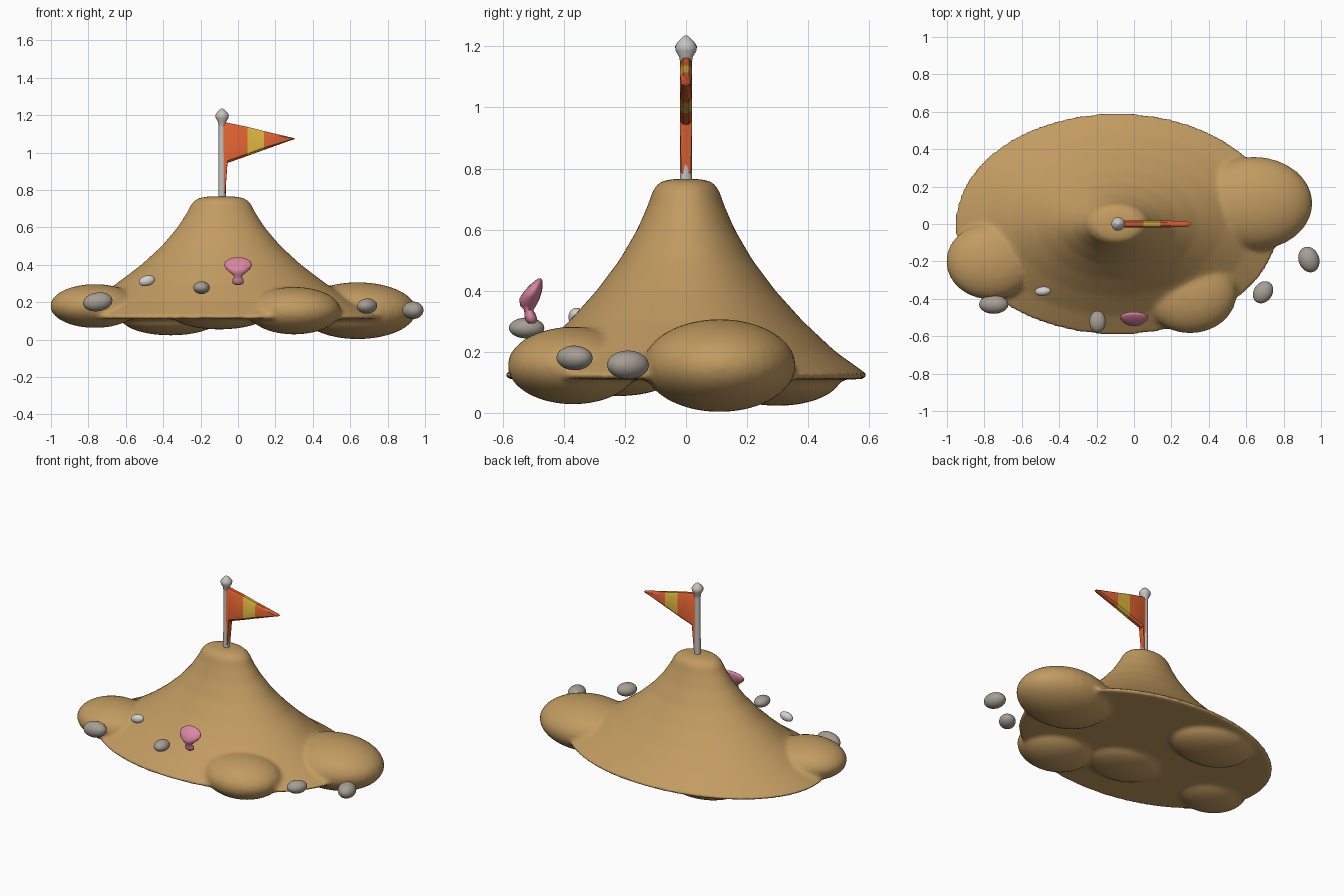
import bpy, bmesh, math
from mathutils import Matrix, Vector, Euler

cube = bpy.data.objects.get("Cube")
if cube:
    bpy.data.objects.remove(cube, do_unlink=True)


def material(name, r, g, b):
    m = bpy.data.materials.new(name)
    m.use_nodes = True
    m.diffuse_color = (r, g, b, 1)
    m.node_tree.nodes["Principled BSDF"].inputs["Base Color"].default_value = (r, g, b, 1)
    return m


SAND = material("sand", 0.54, 0.33, 0.12)
ORANGE = material("orange cloth", 0.70, 0.115, 0.03)
YELLOW = material("yellow cloth", 0.66, 0.43, 0.045)
STONE = material("grey stone", 0.38, 0.34, 0.29)
PALE = material("pale stone", 0.66, 0.65, 0.63)
METAL = material("pole metal", 0.56, 0.55, 0.53)
PINK = material("shell pink", 0.70, 0.24, 0.36)


def finish(name, bm, *mats, angle=40):
    bmesh.ops.recalc_face_normals(bm, faces=bm.faces)
    mesh = bpy.data.meshes.new(name)
    bm.to_mesh(mesh)
    bm.free()
    obj = bpy.data.objects.new(name, mesh)
    bpy.context.collection.objects.link(obj)
    for m in mats:
        mesh.materials.append(m)
    bpy.ops.object.select_all(action='DESELECT')
    obj.select_set(True)
    bpy.context.view_layer.objects.active = obj
    bpy.ops.object.shade_smooth_by_angle(angle=math.radians(angle))
    return obj


def loft(bm, sections, sides):
    """Skin a stack of level ellipses given as (x, y, z, x radius, y radius)."""
    rings = []
    for x, y, z, rx, ry in sections:
        rings.append([bm.verts.new((x + rx * math.cos(2 * math.pi * i / sides),
                                    y + ry * math.sin(2 * math.pi * i / sides), z))
                      for i in range(sides)])
    for a, b in zip(rings, rings[1:]):
        for i in range(sides):
            j = (i + 1) % sides
            bm.faces.new((a[i], a[j], b[j], b[i]))
    bm.faces.new(rings[0][::-1])
    bm.faces.new(rings[-1])


def ellipsoid(bm, centre, radii, turn=(0, 0, 0)):
    mat = (Matrix.Translation(Vector(centre)) @ Euler(turn).to_matrix().to_4x4()
           @ Matrix.Diagonal((*radii, 1)))
    bmesh.ops.create_uvsphere(bm, u_segments=32, v_segments=18, radius=1, matrix=mat)


# Sand hill: flared elliptical cone with soft lobes around the foot
bm = bmesh.new()
profile = [(0.11, 0.585), (0.125, 0.595), (0.2, 0.49), (0.3, 0.383), (0.4, 0.293),
           (0.5, 0.218), (0.6, 0.16), (0.68, 0.125), (0.73, 0.108),
           (0.755, 0.088), (0.766, 0.05)]
loft(bm, [(-0.09, 0, z, r * 1.46, r) for z, r in profile], 96)
lobes = [((0.64, 0.11, 0.155), (0.315, 0.25, 0.152)),
         ((-0.765, -0.2, 0.18), (0.24, 0.205, 0.117)),
         ((0.3, -0.37, 0.155), (0.25, 0.215, 0.127)),
         ((-0.36, 0.3, 0.12), (0.27, 0.21, 0.097)),
         ((-0.1, -0.22, 0.13), (0.25, 0.19, 0.075))]
for centre, radii in lobes:
    ellipsoid(bm, centre, radii)
hill = finish("sand_hill", bm, SAND)
remesh = hill.modifiers.new("blend", 'REMESH')
remesh.mode = 'VOXEL'
remesh.voxel_size = 0.014
remesh.use_smooth_shade = True
smooth = hill.modifiers.new("soften", 'SMOOTH')
smooth.factor = 0.5
smooth.iterations = 6

# Flag pole and its pointed knob
POLE_X = -0.085
bm = bmesh.new()
loft(bm, [(POLE_X, 0, z, r, r) for z, r in [(0.72, 0.02), (1.1, 0.018), (1.16, 0.018)]], 20)
finish("flag_pole", bm, METAL)
bm = bmesh.new()
knob = [(1.14, 0.018), (1.165, 0.022), (1.185, 0.034), (1.2, 0.036),
        (1.214, 0.028), (1.23, 0.012), (1.236, 0.003)]
loft(bm, [(POLE_X, 0, z, r, r) for z, r in knob], 20)
finish("pole_knob", bm, METAL, angle=60)

# Pennant: columns of (x, top, bottom, half thickness), yellow band by position
columns = [(-0.078, 1.165, 0.77, 0.016), (-0.068, 1.163, 0.78, 0.016),
           (-0.056, 1.16, 0.945, 0.02), (0.05, 1.138, 0.982, 0.02),
           (0.14, 1.115, 1.015, 0.019), (0.285, 1.081, 1.067, 0.015),
           (0.303, 1.077, 1.072, 0.008)]
bm = bmesh.new()
rings = []
for x, top, bottom, t in columns:
    edge = min(0.012, (top - bottom) * 0.3)
    pts = [(t * 0.5, top), (t, top - edge), (t, bottom + edge), (t * 0.5, bottom)]
    outline = pts + [(-y, z) for y, z in reversed(pts)]
    rings.append([bm.verts.new((x, y, z)) for y, z in outline])
for k, (a, b) in enumerate(zip(rings, rings[1:])):
    for i in range(len(a)):
        j = (i + 1) % len(a)
        face = bm.faces.new((a[i], a[j], b[j], b[i]))
        face.material_index = 1 if 0.05 < face.calc_center_median().x < 0.14 else 0
bm.faces.new(rings[0])
bm.faces.new(rings[-1][::-1])
finish("pennant", bm, ORANGE, YELLOW)

# Pebbles
pebbles = [("pebble_right", (-0.75, -0.43, 0.202), (0.079, 0.05, 0.05), (0, -0.15, 0), STONE),
           ("pebble_pale", (-0.487, -0.36, 0.315), (0.044, 0.025, 0.028), (0, -0.25, 0.1), PALE),
           ("pebble_middle", (-0.195, -0.522, 0.278), (0.044, 0.058, 0.034), (0, 0, 0), STONE),
           ("pebble_left", (0.69, -0.365, 0.18), (0.05, 0.063, 0.04), (0, -0.1, -0.6), STONE),
           ("pebble_far_left", (0.935, -0.19, 0.157), (0.055, 0.07, 0.047), (0, 0, 0.35), STONE)]
for name, centre, radii, turn, mat in pebbles:
    bm = bmesh.new()
    ellipsoid(bm, centre, radii, turn)
    finish(name, bm, mat)

# Fan shell on a small foot, leaning back into the slope
bm = bmesh.new()
fan = [(-0.505, 0.292, 0.012, 0.010), (-0.506, 0.302, 0.029, 0.02),
       (-0.510, 0.320, 0.030, 0.019), (-0.515, 0.337, 0.020, 0.015),
       (-0.517, 0.352, 0.034, 0.027), (-0.512, 0.375, 0.062, 0.033),
       (-0.500, 0.400, 0.076, 0.029), (-0.490, 0.420, 0.066, 0.020),
       (-0.482, 0.433, 0.045, 0.012), (-0.479, 0.440, 0.018, 0.005)]
loft(bm, [(0, y, z, rx, ry) for y, z, rx, ry in fan], 28)
finish("fan_shell", bm, PINK, angle=70)
